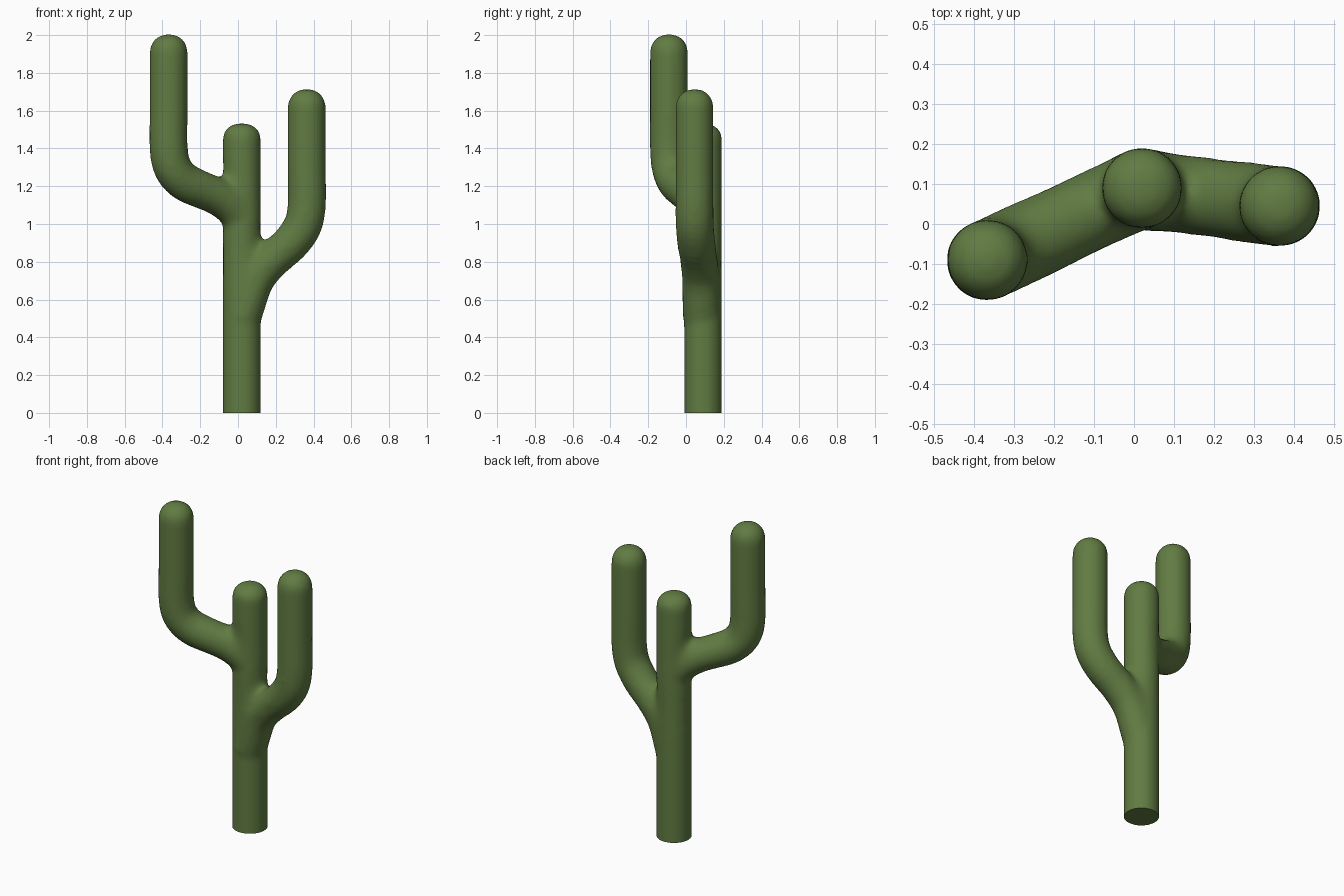
import bpy, bmesh, math
from mathutils import Vector

if "Cube" in bpy.data.objects:
    bpy.data.objects.remove(bpy.data.objects["Cube"])

R = 0.102


def spline_points(pts, steps=6):
    # Catmull-Rom samples through the centre line
    p = [Vector(q) for q in pts]
    p = [2 * p[0] - p[1]] + p + [2 * p[-1] - p[-2]]
    out = []
    for i in range(1, len(p) - 2):
        a, b, c, d = p[i - 1:i + 3]
        for k in range(steps):
            t = k / steps
            out.append(0.5 * (2 * b + (c - a) * t + (2 * a - 5 * b + 4 * c - d) * t * t
                              + (3 * b - a - 3 * c + d) * t ** 3))
    return out + [p[-2]]


def add_stem(curve, path, top, cap):
    # a round tube ending in a domed tip at height top
    x, y = path[-1][:2]
    pts = [(q, R) for q in spline_points(path)]
    for k in range(0, 9):
        a = k / 8 * math.pi / 2
        pts.append((Vector((x, y, top - cap + cap * math.sin(a) ** 0.95)),
                    max(R * math.cos(a) ** 0.85, 0.002)))
    s = curve.splines.new('POLY')
    s.points.add(len(pts) - 1)
    for cp, (co, r) in zip(s.points, pts):
        cp.co = (*co, 1)
        cp.radius = r


curve = bpy.data.curves.new("cactus", 'CURVE')
curve.dimensions = '3D'
curve.bevel_depth = 1.0
curve.bevel_resolution = 6
curve.use_fill_caps = True

# trunk, tall left arm, lower right arm
add_stem(curve, [(0.02, 0.09, -0.1), (0.02, 0.09, 0.7), (0.02, 0.09, 1.4)], 1.533, 0.085)
add_stem(curve, [(0.02, 0.09, 1.05), (-0.09, 0.04, 1.135), (-0.19, -0.008, 1.18),
                 (-0.285, -0.052, 1.225), (-0.345, -0.08, 1.295), (-0.367, -0.09, 1.4),
                 (-0.367, -0.09, 1.6)], 2.004, 0.1)
add_stem(curve, [(0.02, 0.085, 0.5), (0.09, 0.078, 0.7), (0.18, 0.068, 0.81),
                 (0.27, 0.056, 0.89), (0.34, 0.047, 0.985), (0.364, 0.045, 1.1),
                 (0.364, 0.045, 1.3)], 1.714, 0.1)

ob = bpy.data.objects.new("cactus", curve)
bpy.context.collection.objects.link(ob)
bpy.context.view_layer.objects.active = ob
ob.select_set(True)
bpy.ops.object.convert(target='MESH')
ob = bpy.context.object

# fuse the stems into one skin
m = ob.modifiers.new("fuse", 'REMESH')
m.mode = 'VOXEL'
m.voxel_size = 0.014
bpy.ops.object.modifier_apply(modifier=m.name)

# soften everything slightly, the two joints strongly, then cut the base flat
bm = bmesh.new()
bm.from_mesh(ob.data)


def soften(verts, times):
    for _ in range(times):
        bmesh.ops.smooth_vert(bm, verts=verts, factor=0.5,
                              use_axis_x=True, use_axis_y=True, use_axis_z=True)


soften(bm.verts[:], 5)
for joint, reach in (((-0.09, 0.04, 1.15), 0.2), ((0.12, 0.075, 0.8), 0.22)):
    for f in (1.0, 0.85, 0.7):
        soften([v for v in bm.verts if (v.co - Vector(joint)).length < reach * f], 5)
cut = bmesh.ops.bisect_plane(bm, geom=bm.verts[:] + bm.edges[:] + bm.faces[:],
                             plane_co=(0, 0, 0), plane_no=(0, 0, -1), clear_outer=True)
rim = [e for e in cut['geom_cut'] if isinstance(e, bmesh.types.BMEdge)]
bmesh.ops.holes_fill(bm, edges=rim, sides=0)
bmesh.ops.recalc_face_normals(bm, faces=bm.faces[:])
bm.to_mesh(ob.data)
bm.free()

bpy.ops.object.shade_smooth_by_angle(angle=math.radians(50))

mat = bpy.data.materials.new("cactus_green")
mat.diffuse_color = (0.12, 0.2, 0.055, 1)
mat.use_nodes = True
mat.node_tree.nodes["Principled BSDF"].inputs["Base Color"].default_value = mat.diffuse_color
ob.data.materials.clear()
ob.data.materials.append(mat)
